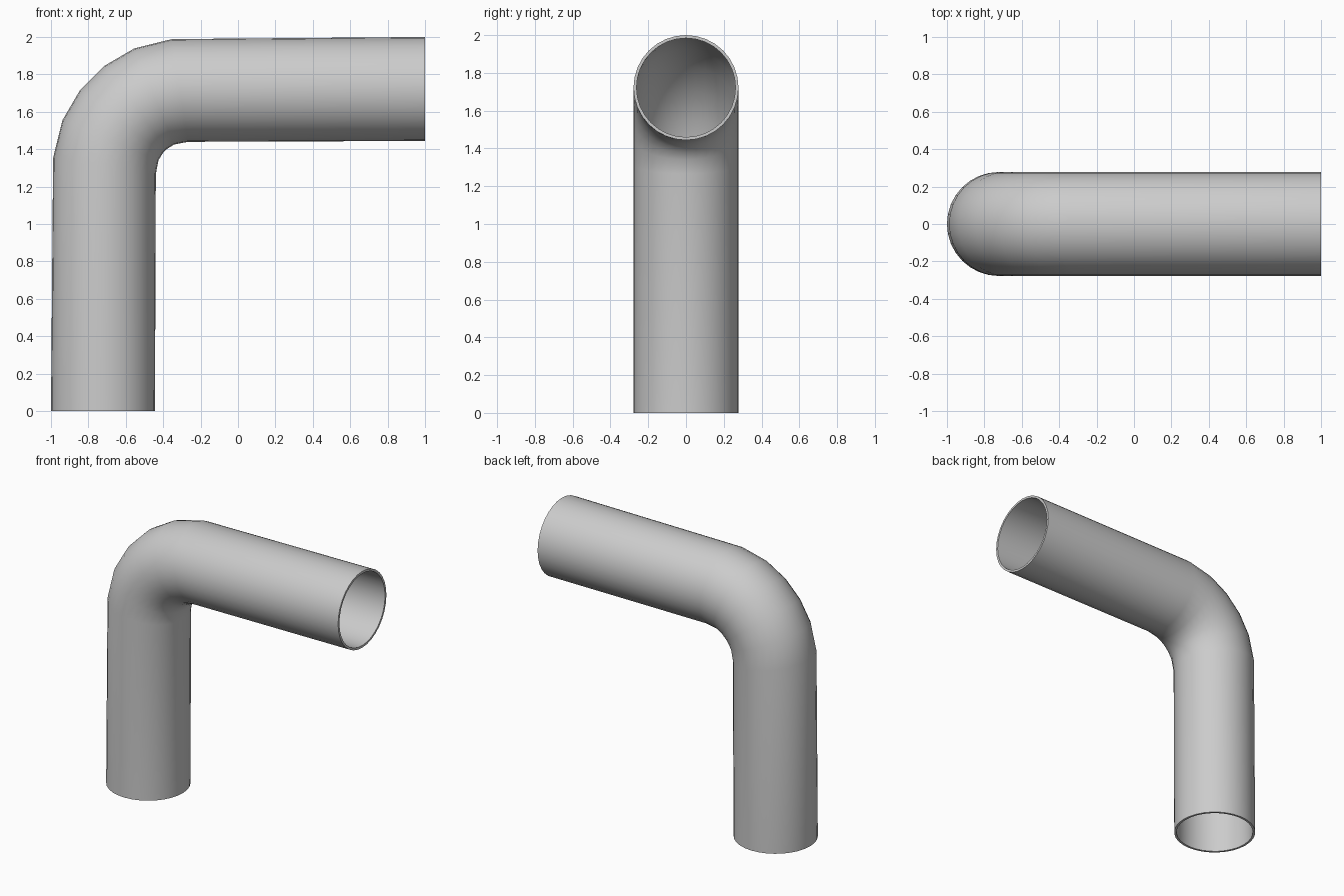
import bpy, bmesh, math

if "Cube" in bpy.data.objects:
    bpy.data.objects.remove(bpy.data.objects["Cube"])

RADIUS, WALL, SIDES = 0.278, 0.016, 32

# Half of the path: distance from left edge, distance below top, ring tilt
half = [(0.278, 2.0, 0), (0.286, 0.69, 9), (0.318, 0.552, 22.5), (0.376, 0.454, 37)]
path = half + [(b, a, 90 - t) for a, b, t in reversed(half)]

# Pipe elbow: rings swept along the path
bm = bmesh.new()
rings = []
for a, b, tilt in path:
    t = math.radians(tilt)
    ring = []
    for i in range(SIDES):
        u = 2 * math.pi * i / SIDES
        r, y = RADIUS * math.cos(u), RADIUS * math.sin(u)
        ring.append(bm.verts.new((-1 + a + r * math.cos(t), y, 2 - b - r * math.sin(t))))
    rings.append(ring)
for lo, hi in zip(rings, rings[1:]):
    for i in range(SIDES):
        j = (i + 1) % SIDES
        bm.faces.new((lo[i], lo[j], hi[j], hi[i]))
mesh = bpy.data.meshes.new("pipe_elbow")
bm.to_mesh(mesh)
bm.free()
pipe = bpy.data.objects.new("pipe_elbow", mesh)
bpy.context.collection.objects.link(pipe)

# Wall thickness, going inward, with open ends
wall = pipe.modifiers.new("wall", 'SOLIDIFY')
wall.thickness = WALL
wall.offset = -1
bpy.context.view_layer.objects.active = pipe
pipe.select_set(True)
bpy.ops.object.modifier_apply(modifier="wall")
bpy.ops.object.shade_smooth_by_angle(angle=math.radians(40))
